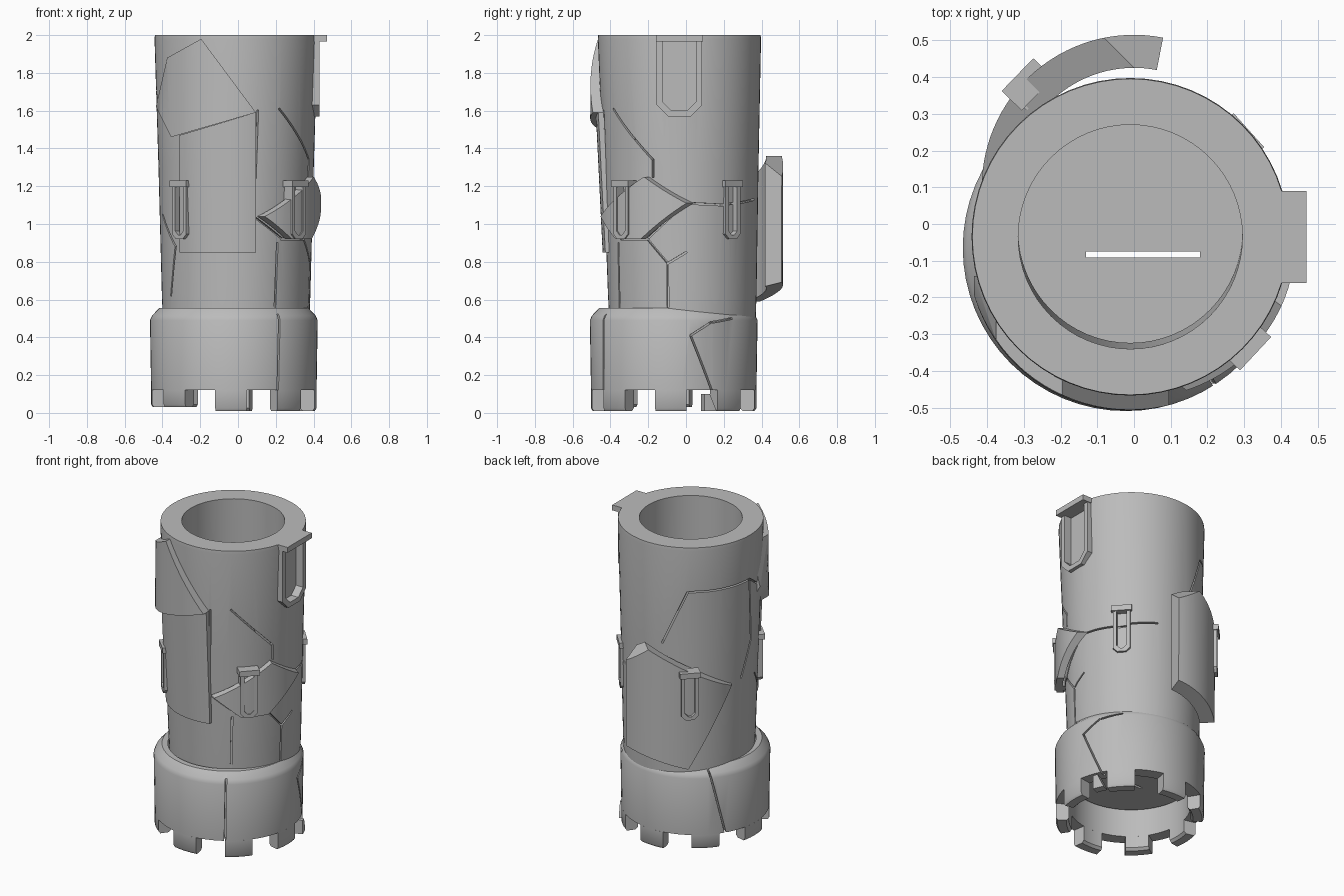
import bpy, bmesh
from math import radians, sin, cos
from mathutils import Vector

if "Cube" in bpy.data.objects:
    bpy.data.objects.remove(bpy.data.objects["Cube"])

stone = bpy.data.materials.new("grey_stone")
stone.use_nodes = True
GREY = (0.5, 0.5, 0.5, 1)
stone.diffuse_color = GREY
stone.node_tree.nodes["Principled BSDF"].inputs["Base Color"].default_value = GREY

BODY = Vector((-0.01, -0.035, 0))
CROWN = Vector((-0.022, -0.065, 0))
parts = []


def finish(name, bm, centre=BODY):
    bmesh.ops.recalc_face_normals(bm, faces=bm.faces)
    mesh = bpy.data.meshes.new(name)
    bm.to_mesh(mesh)
    bm.free()
    mesh.materials.append(stone)
    ob = bpy.data.objects.new(name, mesh)
    ob.location = centre
    bpy.context.collection.objects.link(ob)
    parts.append(ob)
    return ob


def frame(az):
    """Radial and sideways directions at an azimuth."""
    a = radians(az)
    return Vector((cos(a), sin(a), 0)), Vector((-sin(a), cos(a), 0))


def lathe(profile, a0=0, a1=360, steps=64):
    """Turn a closed (radius, height) outline about the z axis."""
    bm = bmesh.new()
    full = a1 - a0 == 360
    rings = []
    for i in range(steps if full else steps + 1):
        n = frame(a0 + (a1 - a0) * i / steps)[0]
        rings.append([bm.verts.new(n * r + Vector((0, 0, z))) for r, z in profile])
    count = len(profile)
    for i in range(steps):
        p, q = rings[i], rings[(i + 1) % len(rings)]
        for j in range(count):
            k = (j + 1) % count
            bm.faces.new((p[j], q[j], q[k], p[k]))
    if not full:
        bm.faces.new(rings[0])
        bm.faces.new(rings[-1])
    return bm


def shard(name, az, outline, r0, r_low, r_high, shift=(0, 0, 0), start=-80):
    """Curved wall piece cut to a convex counter-clockwise outline."""
    zs = [z for _, z in outline]
    lo, hi = min(zs) - 0.05, max(zs) + 0.05
    bm = lathe([(r0, lo), (r_low, lo), (r_high, hi), (r0, hi)], az + start, az + 80, 40)
    t = frame(az)[1]
    for (u0, z0), (u1, z1) in zip(outline, outline[1:] + outline[:1]):
        cut_geom = bmesh.ops.bisect_plane(
            bm, geom=bm.verts[:] + bm.edges[:] + bm.faces[:],
            plane_co=t * u0 + Vector((0, 0, z0)),
            plane_no=t * (z1 - z0) + Vector((0, 0, u0 - u1)), clear_outer=True)
        edges = [e for e in cut_geom["geom_cut"] if isinstance(e, bmesh.types.BMEdge)]
        bmesh.ops.edgenet_fill(bm, edges=edges)
    return finish(name, bm, BODY + Vector(shift))


def prism(bm, az, polys, n0, n1):
    """Push flat (u, z) polygons out along the radial direction."""
    n, t = frame(az)
    faces = [bm.faces.new([bm.verts.new(n * n0 + t * u + Vector((0, 0, z)))
                           for u, z in poly]) for poly in polys]
    bmesh.ops.remove_doubles(bm, verts=list({v for f in faces for v in f.verts}), dist=1e-5)
    ext = bmesh.ops.extrude_face_region(bm, geom=faces, use_keep_orig=True)
    verts = [v for v in ext["geom"] if isinstance(v, bmesh.types.BMVert)]
    bmesh.ops.translate(bm, verts=verts, vec=n * (n1 - n0))


def box(u0, u1, z0, z1):
    return [(u0, z0), (u1, z0), (u1, z1), (u0, z1)]


def arch(w, bottom, top, c):
    return [(-w, top), (-w, bottom + c), (c - w, bottom),
            (w - c, bottom), (w, bottom + c), (w, top)]


def window(name, az, r, w, bottom, top, t, sill_out, lip, shift=(0, 0, 0)):
    """Raised frame and sill; returns the outline of the opening."""
    outer, inner = arch(w, bottom, top, w * 0.5), arch(w - t, bottom + t, top, w * 0.4)
    strips = [[outer[i], outer[i + 1], inner[i + 1], inner[i]] for i in range(5)]
    bm = bmesh.new()
    prism(bm, az, strips, r - 0.06, r + 0.016)
    finish(name + "_frame", bm, BODY + Vector(shift))
    bm = bmesh.new()
    prism(bm, az, [box(-w - lip, w + lip, top - 0.005, top + 0.03)], r - 0.05, r + sill_out)
    finish(name + "_sill", bm, BODY + Vector(shift))
    return inner


def cut(target, bm, centre):
    """Subtract a temporary cutter from a part."""
    tool = finish("cutter", bm, centre)
    tool.hide_render = True
    parts.remove(tool)
    mod = target.modifiers.new("cut", "BOOLEAN")
    mod.operation, mod.object, mod.solver = "DIFFERENCE", tool, "EXACT"
    mod.use_self = True
    bpy.context.view_layer.objects.active = target
    bpy.ops.object.modifier_apply(modifier=mod.name)
    bpy.data.objects.remove(tool)


def crack_cutter(lines, n0):
    """Thin slots following (azimuth, height) polylines."""
    bm = bmesh.new()
    for line in lines:
        for (a0, z0), (a1, z1) in zip(line, line[1:]):
            half = 0.41 * sin(radians(a1 - a0) / 2)
            p, q = Vector((-half, z0)), Vector((half, z1))
            d = (q - p).normalized()
            s = Vector((-d.y, d.x)) * 0.005
            p, q = p - d * 0.003, q + d * 0.003
            prism(bm, (a0 + a1) / 2, [[p - s, q - s, q + s, p + s]], n0, 0.6)
    return bm


# Hollow shaft, leaning slightly forward towards its rim
shaft = lathe([(0.388, 0.5), (0.393, 0.62), (0.411, 1.3), (0.432, 1.98),
               (0.43, 2), (0.305, 2), (0.305, 0.5)])
for v in shaft.verts:
    v.co.y += 0.011 * (2 - v.co.z)
body = finish("tower_body", shaft)

# Wide battlement ring and its eight teeth
crown = finish("battlement_ring", lathe([(0.438, 0.12), (0.444, 0.49), (0.433, 0.515),
                                         (0.395, 0.555), (0.36, 0.555), (0.36, 0.12)]), CROWN)
for k in range(8):
    mid = -92 + 45 * k
    low = 0.03 if k in (5, 6, 7) else 0.01
    finish("battlement_tooth", lathe([(0.375, low), (0.428, low), (0.438, low + 0.015),
                                      (0.438, 0.12), (0.36, 0.12), (0.36, low + 0.015)],
                                     mid - 11, mid + 11, 6), CROWN)

# Inner floor split by a gap
disc = bmesh.new()
bmesh.ops.create_cone(disc, cap_ends=True, segments=64, radius1=0.37, radius2=0.37, depth=0.04)
floor = finish("inner_floor", disc, BODY + Vector((0, 0, 0.31)))
gap = bmesh.new()
bmesh.ops.create_cube(gap, size=1)
bmesh.ops.scale(gap, verts=gap.verts, vec=(0.31, 0.015, 1))
cut(floor, gap, Vector((0.025, -0.083, 0.4)))

# Fractures in the shaft and ring
cut(body, crack_cutter([
    [(-74, 1.6), (-76, 1.04), (-52, 0.92), (-25, 0.92), (5, 1.11), (35, 1.1), (72, 1.13)],
    [(-56, 0.9), (-57, 0.55)],
    [(-57, 1.61), (-35, 1.45), (-20, 1.34), (-20, 1.25)],
    [(-25, 0.92), (-9, 0.79), (5, 0.85)],
    [(-9, 0.79), (-9, 0.56)],
    [(-165, 1.05), (-145, 0.88), (-153, 0.62)],
    [(101, 1.36), (123, 1.71), (150, 1.71), (180, 1.71), (198, 1.62)],
    [(180, 1.71), (185, 1.3), (172, 1.08)],
], 0.37), BODY)
cut(crown, crack_cutter([
    [(45, 0.5), (27, 0.48), (11, 0.41), (29, 0.1)],
    [(135, 0.54), (150, 0.1)],
    [(-57, 0.52), (-58, 0.1)],
], 0.39), CROWN)

# Loosened wall pieces
SLAB_SHIFT = (0.01, 0.135, 0)
shard("front_loose_slab", -90,
      [(-0.18, 1.98), (-0.36, 1.88), (-0.42, 1.62), (-0.34, 1.46), (0.11, 1.59)],
      0.36, 0.44, 0.436, (-0.005, -0.033, 0))
shard("front_wall_slab", -90, [(-0.3, 0.85), (0.105, 0.85), (0.105, 1.59), (-0.3, 1.47)],
      0.36, 0.39, 0.431, (0, -0.014, 0))
shard("right_loose_slab", -38,
      [(-0.24, 1.04), (-0.09, 0.92), (0.08, 0.92), (0.3, 1.11), (0.1, 1.25)],
      0.39, 0.43, 0.433, (0.018, -0.008, 0))
shard("back_loose_slab", 135,
      [(-0.42, 1.18), (-0.37, 0.7), (0.0, 0.59), (0.28, 1.07), (-0.23, 1.36)],
      0.325, 0.413, 0.415, SLAB_SHIFT, -56)

# Inverted arched windows
niches = bmesh.new()
for name, az, r in (("front_left_window", -135, 0.41), ("back_right_window", 42, 0.408)):
    prism(niches, az, [window(name, az, r, 0.052, 0.92, 1.2, 0.022, 0.026, 0.01)], 0.39, 0.6)
window("front_right_window", -43, 0.44, 0.052, 0.92, 1.2, 0.022, 0.026, 0.01)
window("back_left_window", 136, 0.415, 0.052, 0.92, 1.2, 0.022, 0.026, 0.01, SLAB_SHIFT)
opening = window("upper_window", 0, 0.425, 0.12, 1.57, 1.97, 0.03, 0.055, 0.005)
prism(niches, 0, [opening], 0.39, 0.6)
cut(body, niches, BODY)

# Broken stone chip beneath the ring
shard("stone_chip", 22, [(-0.03, 0.1), (-0.03, 0.01), (0.04, 0.01), (0.0, 0.1)], 0.38, 0.43, 0.43)

bpy.ops.object.select_all(action="DESELECT")
for ob in parts:
    ob.select_set(True)
bpy.context.view_layer.objects.active = body
bpy.ops.object.shade_smooth_by_angle(angle=radians(35))
